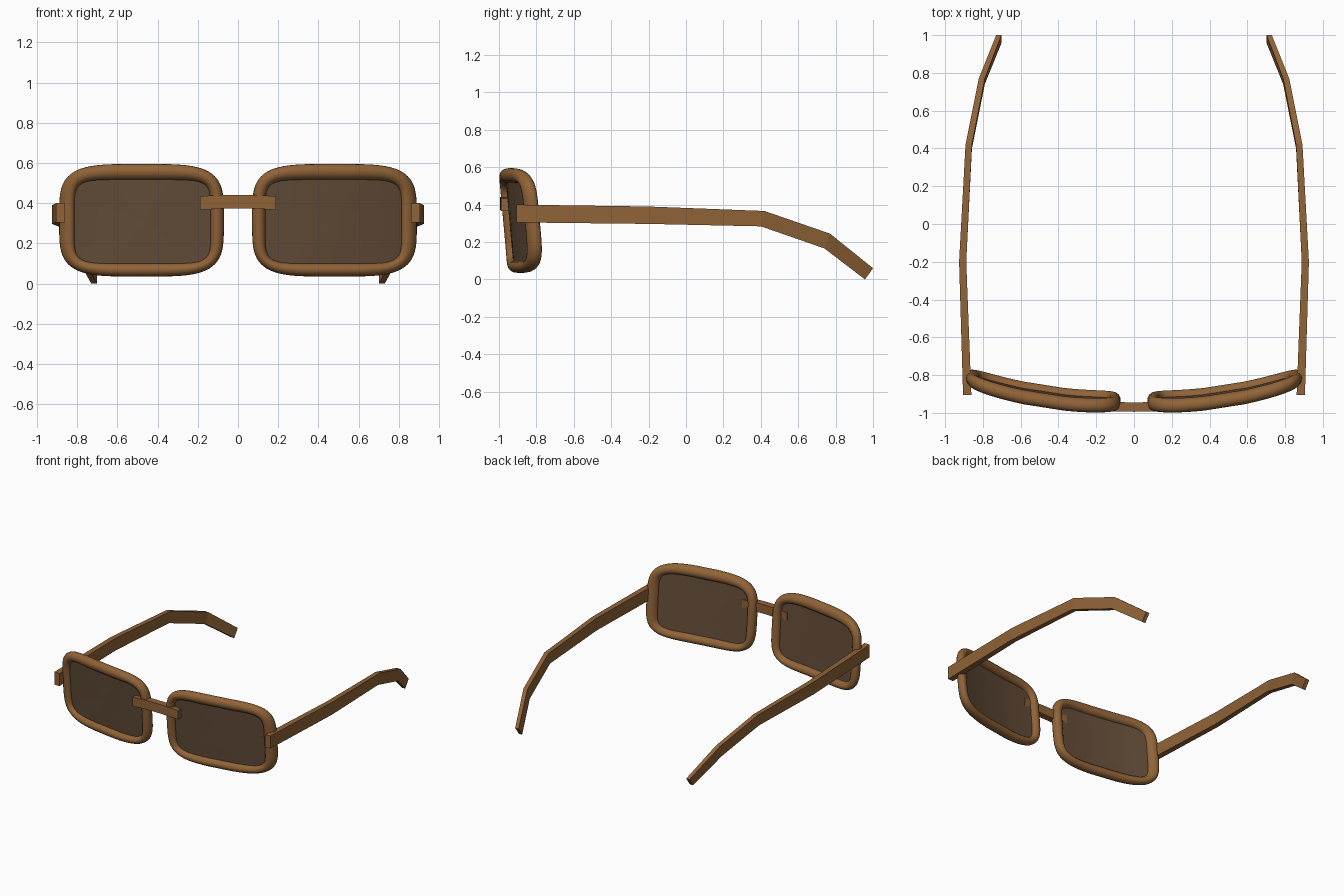
import bpy, bmesh, math

cube = bpy.data.objects.get("Cube")
if cube:
    bpy.data.objects.remove(cube, do_unlink=True)


def material(name, colour):
    m = bpy.data.materials.new(name)
    m.use_nodes = True
    m.diffuse_color = colour
    bsdf = next(n for n in m.node_tree.nodes if n.type == 'BSDF_PRINCIPLED')
    bsdf.inputs["Base Color"].default_value = colour
    bsdf.inputs["Roughness"].default_value = 0.6
    return m


FRAME = material("warm brown frame", (0.28, 0.125, 0.039, 1))
LENS = material("dark brown lens", (0.125, 0.073, 0.040, 1))
SEGMENTS = 72


def loft(name, rings, mat, closed=False, smooth=False):
    """Skin a list of point rings; cap the ends unless the loft is closed."""
    bm = bmesh.new()
    rows = [[bm.verts.new(p) for p in ring] for ring in rings]
    n = len(rows[0])
    pairs = list(zip(rows, rows[1:]))
    if closed:
        pairs.append((rows[-1], rows[0]))
    else:
        bm.faces.new(rows[0])
        bm.faces.new(rows[-1])
    for a, b in pairs:
        for i in range(n):
            j = (i + 1) % n
            bm.faces.new((a[i], a[j], b[j], b[i]))
    bmesh.ops.recalc_face_normals(bm, faces=bm.faces)
    mesh = bpy.data.meshes.new(name)
    bm.to_mesh(mesh)
    bm.free()
    mesh.materials.append(mat)
    obj = bpy.data.objects.new(name, mesh)
    bpy.context.collection.objects.link(obj)
    if smooth:
        bpy.ops.object.select_all(action='DESELECT')
        obj.select_set(True)
        bpy.context.view_layer.objects.active = obj
        bpy.ops.object.shade_smooth_by_angle(angle=math.radians(40))
    return obj


def front_curve(x, z):
    """Depth of the wrapped, slightly tilted front."""
    return -0.94 + 0.24 * (x - 0.15) ** 2 - 0.09 * (z - 0.315)


def squircle(t, cx, cz, a, b, power):
    c, s = math.cos(t), math.sin(t)
    return (cx + a * math.copysign(abs(c) ** (2 / power), c),
            cz + b * math.copysign(abs(s) ** (2 / power), s))


def rim_ring(t, side):
    """Oval cross-section between the outer and inner outlines."""
    ox, oz = squircle(t, 0.48, 0.315, 0.41, 0.28, 4)
    ix, iz = squircle(t, 0.475, 0.308, 0.338, 0.208, 6.5)
    ring = []
    for k in range(16):
        a = math.tau * k / 16
        f = 0.5 + 0.5 * math.cos(a)
        x, z = ix + (ox - ix) * f, iz + (oz - iz) * f
        ring.append((side * x, front_curve(x, z) + 0.038 * math.sin(a), z))
    return ring


def lens_ring(scale, offset, side):
    ring = []
    for k in range(SEGMENTS):
        x, z = squircle(math.tau * (k + 0.5) / SEGMENTS, 0.475, 0.308,
                        0.355 * scale, 0.225 * scale, 6)
        ring.append((side * x, front_curve(x, z) + offset, z))
    return ring


# Temple stations: top edge (y, z), bottom edge (y, z), centre x, half width
STATIONS = [
    ((-0.905, 0.40), (-0.905, 0.305), 0.883, 0.022),
    ((-0.20, 0.39), (-0.20, 0.297), 0.907, 0.019),
    ((0.42, 0.366), (0.40, 0.284), 0.875, 0.017),
    ((0.77, 0.245), (0.74, 0.166), 0.806, 0.016),
    ((1.0, 0.06), (0.957, 0.0), 0.716, 0.014),
]

for side, label in ((1, "left"), (-1, "right")):
    # Rounded rim
    loft(label + "_rim",
         [rim_ring(math.tau * (i + 0.5) / SEGMENTS, side) for i in range(SEGMENTS)],
         FRAME, closed=True, smooth=True)
    # Thin curved lens, front skin then back skin
    scales = (0.1, 0.4, 0.7, 1.0)
    loft(label + "_lens",
         [lens_ring(s, -0.005, side) for s in scales]
         + [lens_ring(s, 0.005, side) for s in reversed(scales)],
         LENS, smooth=True)
    # Bent temple arm
    loft(label + "_temple",
         [[(side * (x - w), *top), (side * (x + w), *top),
           (side * (x + w), *low), (side * (x - w), *low)]
          for top, low, x, w in STATIONS], FRAME)

# Gently arched bridge across the front
bridge = []
for k in range(9):
    x = -0.19 + 0.38 * k / 8
    arch = 1 - (x / 0.19) ** 2
    front, base = -0.989 - 0.005 * arch, 0.366 + 0.008 * arch
    bridge.append([(x, front, base), (x, front, base + 0.068),
                   (x, front + 0.05, base + 0.068), (x, front + 0.05, base)])
loft("bridge", bridge, FRAME, smooth=True)
